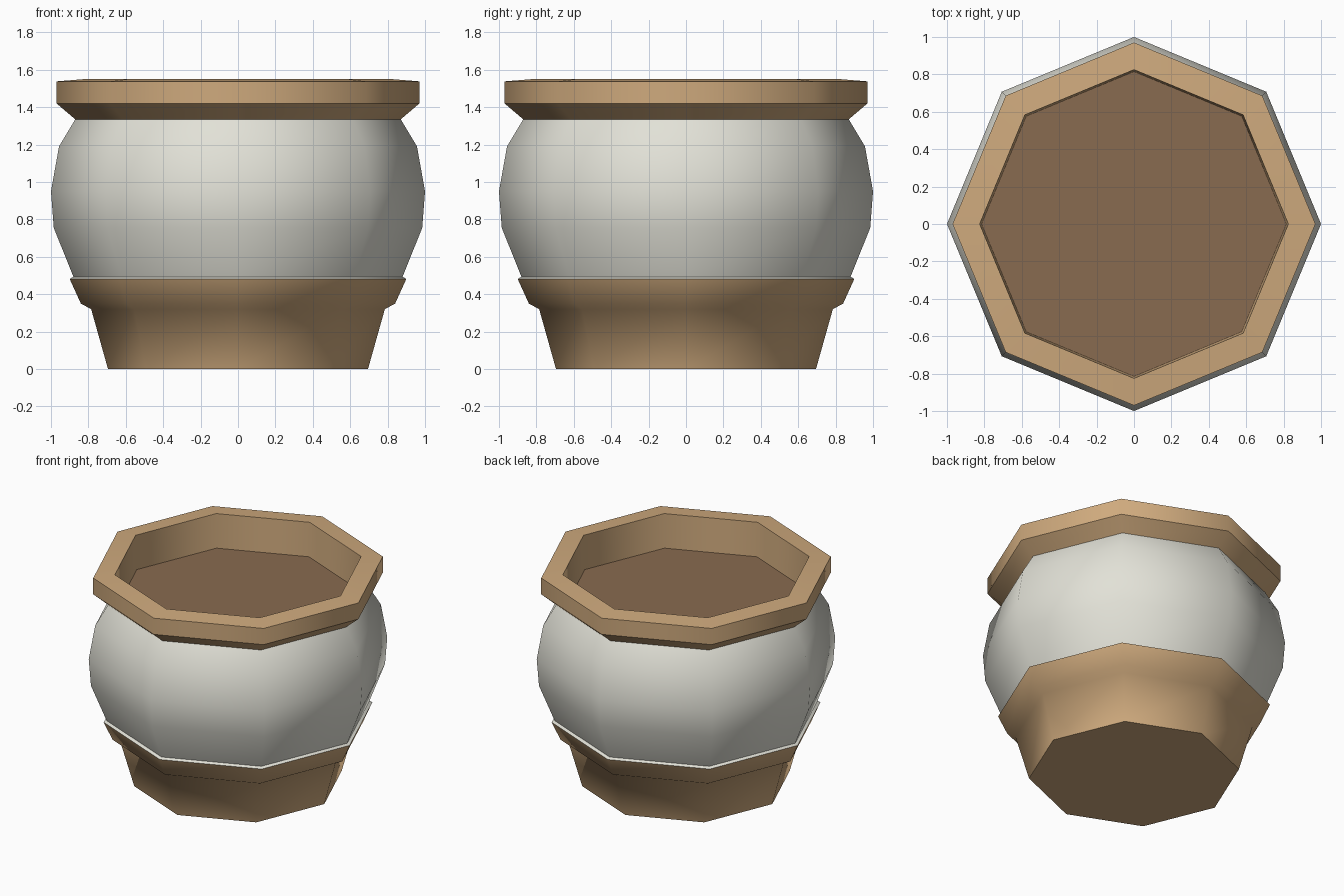
import bpy
import bmesh
from math import cos, sin, tau

cube = bpy.data.objects.get("Cube")
if cube:
    bpy.data.objects.remove(cube)

SIDES = 8


def make_material(name, rgb):
    mat = bpy.data.materials.new(name)
    mat.use_nodes = True
    colour = (*rgb, 1)
    mat.diffuse_color = colour
    bsdf = mat.node_tree.nodes["Principled BSDF"]
    bsdf.inputs["Base Color"].default_value = colour
    bsdf.inputs["Roughness"].default_value = 0.8
    return mat


def lathe(name, profile, mat, sharp=(), cap_bottom=False, cap_top=False):
    """Turn (radius, height) points round z; rings listed in sharp keep a hard edge."""
    bm = bmesh.new()
    rings = [[bm.verts.new((r * cos(tau * i / SIDES), r * sin(tau * i / SIDES), z))
              for i in range(SIDES)] for r, z in profile]
    for low, high in zip(rings, rings[1:]):
        for i in range(SIDES):
            j = (i + 1) % SIDES
            bm.faces.new((low[i], low[j], high[j], high[i]))
    if cap_bottom:
        bm.faces.new(rings[0][::-1])
    if cap_top:
        bm.faces.new(rings[-1])
    for face in bm.faces:
        face.smooth = True
    for k in sharp:
        for i in range(SIDES):
            edge = bm.edges.get((rings[k][i], rings[k][(i + 1) % SIDES]))
            edge.smooth = False
    mesh = bpy.data.meshes.new(name)
    bm.to_mesh(mesh)
    bm.free()
    mesh.materials.append(mat)
    obj = bpy.data.objects.new(name, mesh)
    bpy.context.collection.objects.link(obj)
    return obj


clay = make_material("tan clay", (0.62, 0.40, 0.205))
glaze = make_material("off white glaze", (0.76, 0.755, 0.68))
earth = make_material("brown soil", (0.25, 0.147, 0.08))

# Tapered foot with a flared collar
lathe("pot_foot", [(0.695, 0), (0.785, 0.32), (0.84, 0.35), (0.9, 0.482)],
      clay, sharp=[0], cap_bottom=True)

# Rounded belly, starting with the thin ledge on the collar
lathe("pot_belly", [(0.9, 0.482), (0.88, 0.493), (0.985, 0.755), (1.0, 0.95),
                    (0.957, 1.19), (0.87, 1.335)], glaze, sharp=[1])

# Flared lip, rim top and inner wall
lathe("pot_rim", [(0.87, 1.335), (0.97, 1.42), (0.97, 1.538), (0.825, 1.55),
                  (0.815, 1.303)], clay, sharp=[1, 2, 3])

# Soil surface
lathe("soil", [(0.815, 1.298), (0.815, 1.303)], earth, sharp=[1], cap_top=True)
